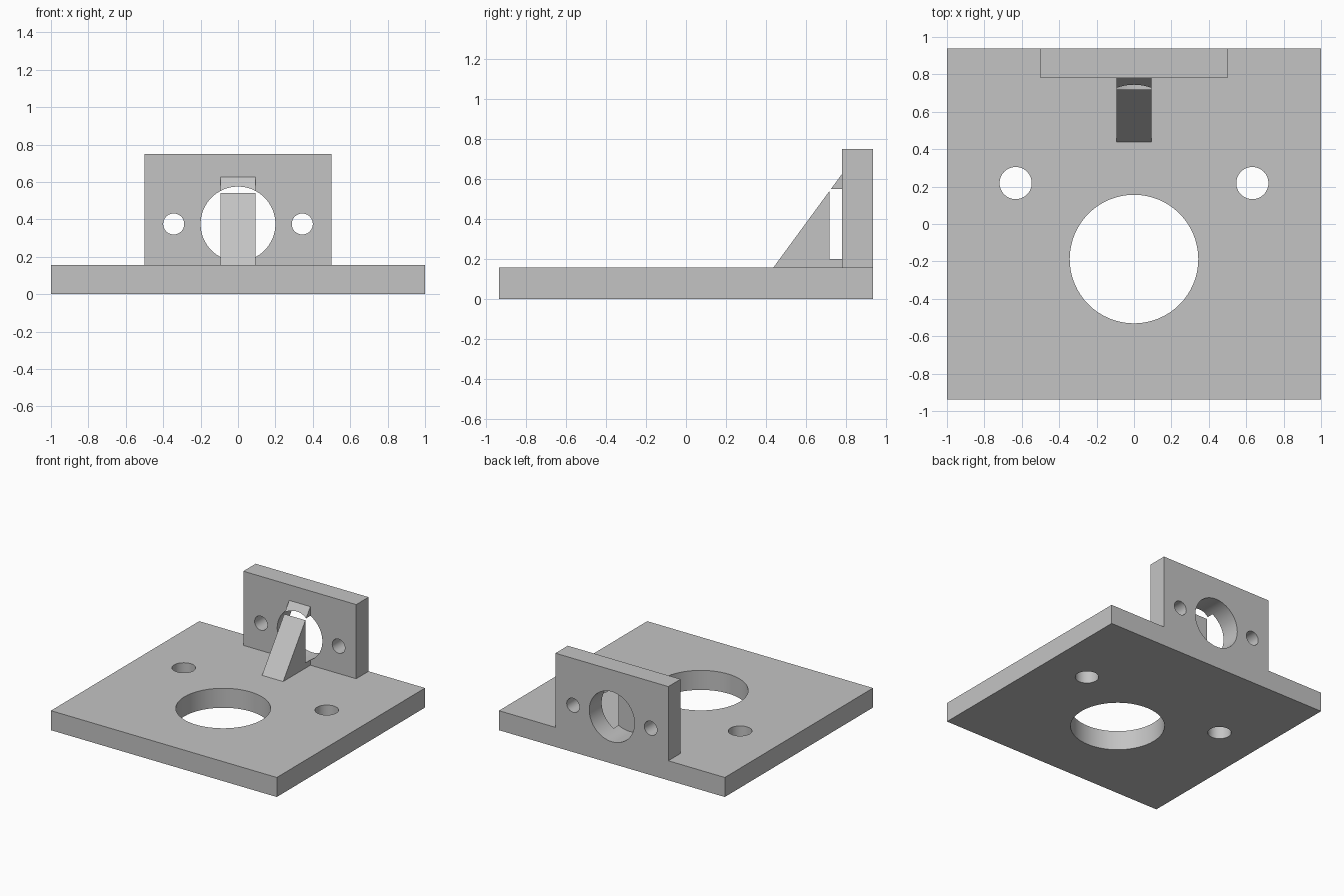
import bpy, math
from mathutils import Vector

if "Cube" in bpy.data.objects:
    bpy.data.objects.remove(bpy.data.objects["Cube"], do_unlink=True)

U = 1 / 32                      # design unit
WIDTH, DEPTH, THICK = 64 * U, 60 * U, 5 * U
BACK = DEPTH / 2
FRONT_OF_UPRIGHT = BACK - THICK
BORE_Z = 12 * U

grey = bpy.data.materials.new("plain grey")
grey.use_nodes = True
colour = (0.55, 0.55, 0.55, 1)
grey.diffuse_color = colour
grey.node_tree.nodes["Principled BSDF"].inputs["Base Color"].default_value = colour


def prism(name, outline, sweep):
    """Solid made by sweeping a planar outline along a vector."""
    n = len(outline)
    verts = [Vector(p) for p in outline]
    verts += [v + Vector(sweep) for v in verts]
    faces = [tuple(range(n))[::-1], tuple(range(n, 2 * n))]
    faces += [(i, (i + 1) % n, n + (i + 1) % n, n + i) for i in range(n)]
    mesh = bpy.data.meshes.new(name)
    mesh.from_pydata(verts, [], faces)
    mesh.materials.append(grey)
    obj = bpy.data.objects.new(name, mesh)
    bpy.context.collection.objects.link(obj)
    # Make every face point outwards
    bpy.context.view_layer.objects.active = obj
    bpy.ops.object.mode_set(mode='EDIT')
    bpy.ops.mesh.select_all(action='SELECT')
    bpy.ops.mesh.normals_make_consistent(inside=False)
    bpy.ops.object.mode_set(mode='OBJECT')
    return obj


def box(name, half_width, y0, y1, height):
    return prism(name, [(-half_width, y0, 0), (half_width, y0, 0),
                        (half_width, y1, 0), (-half_width, y1, 0)], (0, 0, height))


def drill(name, centre, radius, sweep):
    """Round cutter along z or y, depending on the sweep."""
    ring = []
    for i in range(64):
        a = math.tau * i / 64
        c, s = radius * math.cos(a), radius * math.sin(a)
        offset = (c, s, 0) if sweep[2] else (c, 0, s)
        ring.append(Vector(centre) + Vector(offset))
    return prism(name, ring, sweep)


def combine(target, tool, operation):
    mod = target.modifiers.new(operation, 'BOOLEAN')
    mod.operation, mod.solver, mod.object = operation, 'EXACT', tool
    bpy.context.view_layer.objects.active = target
    bpy.ops.object.modifier_apply(modifier=mod.name)
    bpy.data.objects.remove(tool, do_unlink=True)


# Base plate, upright plate and sloping rib, joined into one solid
bracket = box("mounting_bracket", WIDTH / 2, -BACK, BACK, THICK)
upright = box("upright_plate", 16 * U, FRONT_OF_UPRIGHT, BACK, 24 * U)
rib_half, rib_foot, rib_top = 3 * U, FRONT_OF_UPRIGHT - 11 * U, 20 * U
inside_y, inside_z = FRONT_OF_UPRIGHT + U, THICK - U
rib = prism("rib", [(-rib_half, rib_foot, THICK), (-rib_half, FRONT_OF_UPRIGHT, rib_top),
                    (-rib_half, inside_y, rib_top), (-rib_half, inside_y, inside_z),
                    (-rib_half, rib_foot, inside_z)], (2 * rib_half, 0, 0))
combine(bracket, upright, 'UNION')
combine(bracket, rib, 'UNION')

# Holes through the base, and the bore that also bites into the rib
down = (0, 0, THICK + 2 * U)
cutters = [drill("base_bore", (0, -6 * U, -U), 11 * U, down),
           drill("upright_bore", (0, FRONT_OF_UPRIGHT - 2 * U, BORE_Z), 6.4 * U, (0, 8 * U, 0))]
for side in (-1, 1):
    cutters.append(drill("base_screw_hole", (side * 20.25 * U, 7 * U, -U), 2.75 * U, down))
    cutters.append(drill("upright_screw_hole", (side * 11 * U, FRONT_OF_UPRIGHT - U, BORE_Z),
                         1.8 * U, (0, 7 * U, 0)))
for cutter in cutters:
    combine(bracket, cutter, 'DIFFERENCE')

# Smooth bores, crisp edges
bpy.ops.object.select_all(action='DESELECT')
bracket.select_set(True)
bpy.context.view_layer.objects.active = bracket
bpy.ops.object.shade_smooth_by_angle(angle=math.radians(30))
